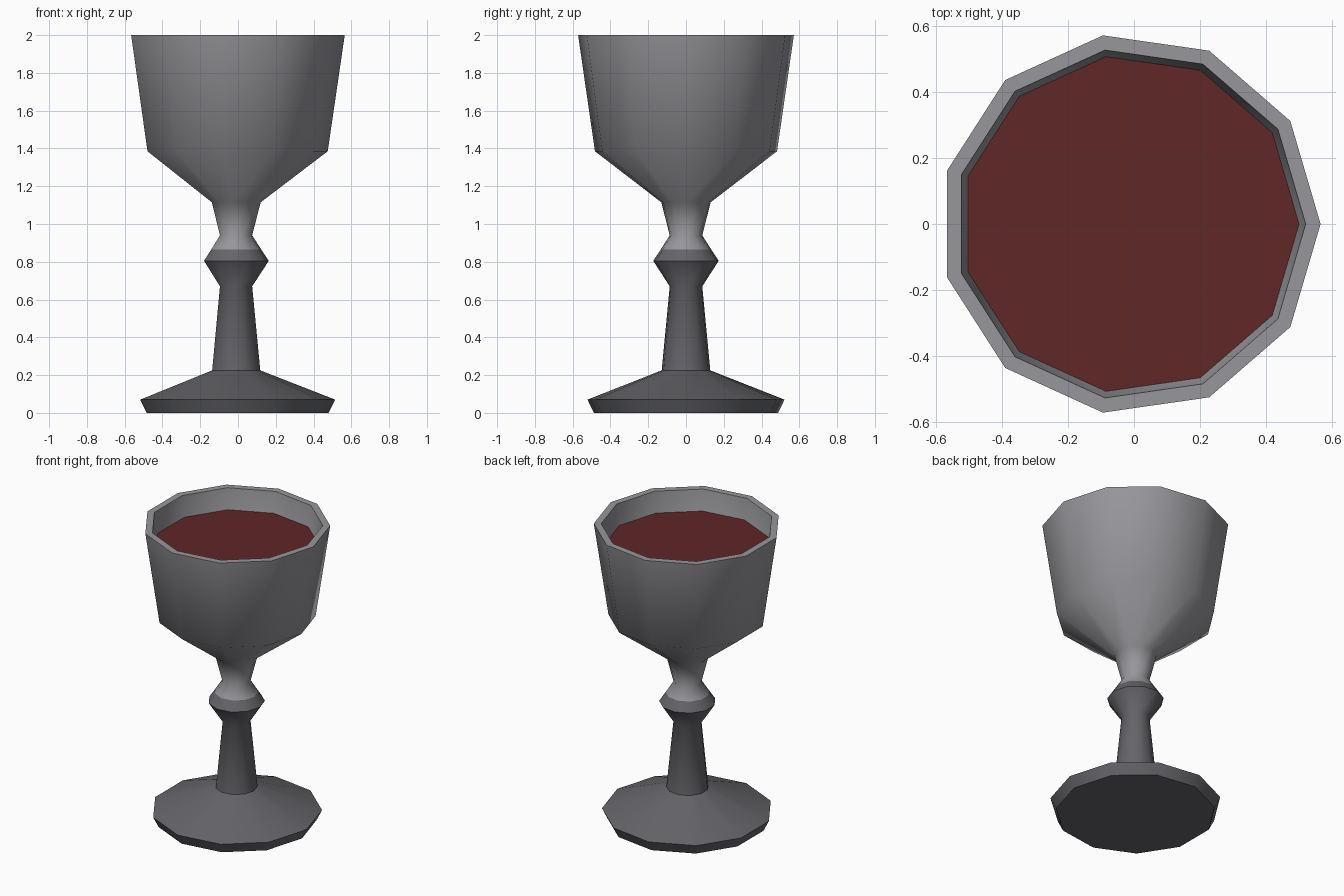
import bpy, bmesh, math

if "Cube" in bpy.data.objects:
    bpy.data.objects.remove(bpy.data.objects["Cube"])

SIDES = 11
OFFSET_X = -0.012  # an odd-sided ring is wider towards its corner


def material(name, rgb):
    m = bpy.data.materials.new(name)
    m.diffuse_color = (*rgb, 1.0)
    m.use_nodes = True
    m.node_tree.nodes["Principled BSDF"].inputs["Base Color"].default_value = m.diffuse_color
    return m


def lathe(name, profile, mat, cap_start=False, cap_end=False):
    """Spin a (radius, height) profile around the vertical axis."""
    bm = bmesh.new()
    rings = []
    for r, z in profile:
        rings.append([bm.verts.new((OFFSET_X + r * math.cos(2 * math.pi * i / SIDES),
                                    r * math.sin(2 * math.pi * i / SIDES), z))
                      for i in range(SIDES)])
    for a, b in zip(rings, rings[1:]):
        for i in range(SIDES):
            j = (i + 1) % SIDES
            bm.faces.new((a[i], a[j], b[j], b[i]))
    if cap_start:
        bm.faces.new(rings[0][::-1])
    if cap_end:
        bm.faces.new(rings[-1])
    mesh = bpy.data.meshes.new(name)
    bm.to_mesh(mesh)
    bm.free()
    mesh.materials.append(mat)
    obj = bpy.data.objects.new(name, mesh)
    bpy.context.collection.objects.link(obj)
    bpy.ops.object.select_all(action='DESELECT')
    obj.select_set(True)
    bpy.context.view_layer.objects.active = obj
    bpy.ops.object.shade_smooth_by_angle(angle=math.radians(60))
    return obj


light_metal = material("light_metal", (0.31, 0.305, 0.325))
dark_metal = material("dark_metal", (0.13, 0.127, 0.14))
wine_red = material("wine_red", (0.115, 0.02, 0.02))

# Foot, stem and lower part of the knob
lathe("foot_and_stem",
      [(0.492, 0.0), (0.527, 0.07), (0.13, 0.225), (0.087, 0.67),
       (0.175, 0.805), (0.135, 0.865)],
      dark_metal, cap_start=True)

# Neck, bowl, rim and inside wall
lathe("bowl",
      [(0.135, 0.865), (0.087, 0.94), (0.132, 1.115), (0.487, 1.385),
       (0.577, 2.0), (0.532, 2.0), (0.45, 1.41), (0.10, 1.16)],
      light_metal, cap_end=True)

# Liquid surface
lathe("drink", [(0.50, 1.84), (0.512, 1.86)], wine_red, cap_end=True)
